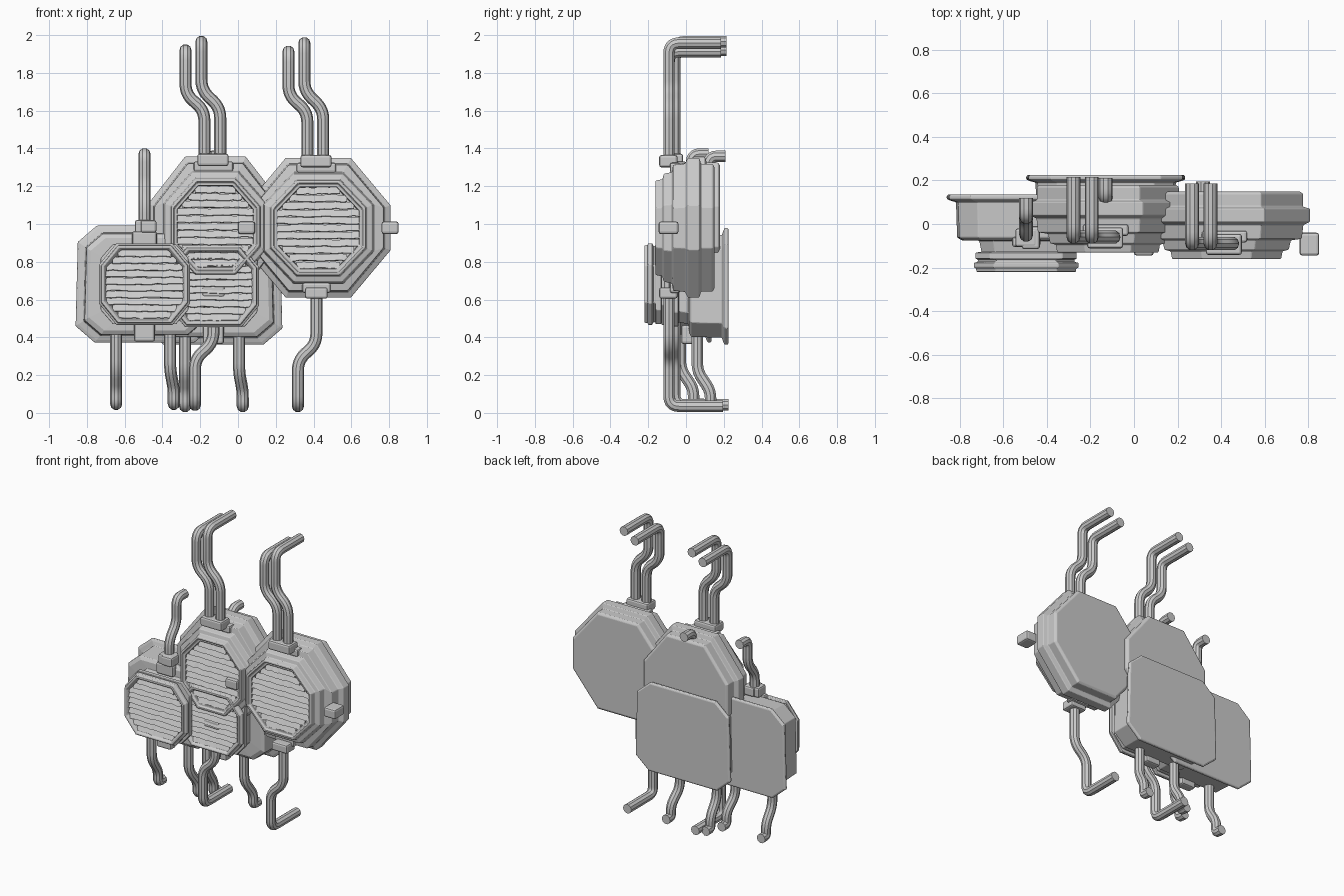
import bpy, bmesh, random
from mathutils import Vector

if "Cube" in bpy.data.objects:
    bpy.data.objects.remove(bpy.data.objects["Cube"])

random.seed(4)
R = 0.032  # pipe radius


def finish(bm, name, bevel=0.0):
    bmesh.ops.recalc_face_normals(bm, faces=bm.faces)
    me = bpy.data.meshes.new(name)
    bm.to_mesh(me)
    bm.free()
    ob = bpy.data.objects.new(name, me)
    bpy.context.collection.objects.link(ob)
    if bevel:
        m = ob.modifiers.new("bevel", "BEVEL")
        m.width, m.segments, m.limit_method = bevel, 2, "ANGLE"
    return ob


def octagon(w, h, fw, fh, taper=0.0):
    # eight corners; fw and fh are the flat fractions of each side
    pts = [(w, -h*fh), (w, h*fh), (w*fw, h), (-w*fw, h),
           (-w, h*fh), (-w, -h*fh), (-w*fw, -h), (w*fw, -h)]
    return [(x*(1 - taper*z/h), z) for x, z in pts]


def loft(name, rings, c, sx=1.0):
    # rings: (y, half width, half height, flat w, flat h, taper)
    bm = bmesh.new()
    loops = []
    for y, w, h, fw, fh, t in rings:
        loops.append([bm.verts.new((c[0] + x*sx, c[1] + y, c[2] + z))
                      for x, z in octagon(w, h, fw, fh, t)])
    for a, b in zip(loops, loops[1:]):
        for i in range(8):
            j = (i + 1) % 8
            bm.faces.new((a[i], a[j], b[j], b[i]))
    bm.faces.new(loops[0])
    bm.faces.new(loops[-1][::-1])
    return finish(bm, name, 0.004)


def grille(name, c, w, h, fw, fh, count):
    # wavy tilted slats clipped to the octagonal opening
    bm = bmesh.new()
    section = [(-.014, -.017), (-.004, -.020), (.014, .015), (.003, .018)]
    for k in range(count):
        z = -h + (k + 0.5)*2*h/count
        az = abs(z) + 0.008
        half = w if az < fh*h else w*(1 - (1 - fw)*(az - fh*h)/(h*(1 - fh)))
        half += 0.006
        prev, n = None, 12
        for i in range(n + 1):
            dz = random.uniform(-.0035, .0035)
            ring = [bm.verts.new((c[0] - half + 2*half*i/n, c[1] + py, c[2] + z + pz + dz))
                    for py, pz in section]
            if prev:
                for a in range(4):
                    b = (a + 1) % 4
                    bm.faces.new((prev[a], prev[b], ring[b], ring[a]))
            if i in (0, n):
                bm.faces.new(ring)
            prev = ring
    return finish(bm, name)


def box(name, c, lo, hi, bevel=0.012):
    bm = bmesh.new()
    bmesh.ops.create_cube(bm, size=1)
    for v in bm.verts:
        v.co = Vector([c[i] + (lo[i] + hi[i])/2 + v.co[i]*(hi[i] - lo[i]) for i in range(3)])
    return finish(bm, name, bevel)


def pipe(name, c, pts, fillet=0.055):
    pts = [Vector(p) + Vector(c) for p in pts]
    path = [pts[0]]
    for a, p, b in zip(pts, pts[1:], pts[2:]):
        u, v = a - p, b - p
        r = min(fillet, u.length*0.48, v.length*0.48)
        s, e = p + u.normalized()*r, p + v.normalized()*r
        for i in range(6):
            t = i/5
            path.append(s*(1 - t)**2 + p*2*t*(1 - t) + e*t*t)
    path.append(pts[-1])
    cu = bpy.data.curves.new(name, "CURVE")
    cu.dimensions = "3D"
    cu.bevel_depth, cu.bevel_resolution, cu.use_fill_caps = R, 3, True
    sp = cu.splines.new("POLY")
    sp.points.add(len(path) - 1)
    for q, p in zip(sp.points, path):
        q.co = (*p, 1)
    ob = bpy.data.objects.new(name, cu)
    bpy.context.collection.objects.link(ob)
    bpy.ops.object.select_all(action="DESELECT")
    ob.select_set(True)
    bpy.context.view_layer.objects.active = ob
    bpy.ops.object.convert(target="MESH")
    bpy.ops.object.shade_smooth_by_angle()


def round_unit(tag, c, sx):
    # octagonal housing: back, wide band, shoulder, neck, frame, recess
    prof = [(.15, .335), (.14, .35), (.08, .35), (.07, .383), (.01, .383), (-.005, .352),
            (-.068, .345), (-.075, .295), (-.118, .285), (-.125, .257), (-.16, .25),
            (-.162, .236), (-.148, .23), (-.148, .216), (-.09, .214)]
    rings = [(y, s, s*.965 if s > .3 else s, .45, .32 if s > .3 else .42, 0) for y, s in prof]
    loft(tag + "_housing", rings, c, sx)
    grille(tag + "_grille", (c[0], c[1] - .135, c[2]), .216*sx, .216, .45, .42, 11)
    # clamps on the top, bottom and sides
    box(tag + "_top_clamp", c, (-.095, -.142, .32), (.07, -.045, .385))
    box(tag + "_top_mount", c, (-.115, -.085, .29), (.095, -.03, .345))
    box(tag + "_bottom_clamp", c, (-.07, -.142, -.375), (.05, -.045, -.315))
    box(tag + "_bottom_mount", c, (-.085, -.085, -.345), (.065, -.03, -.29))
    for s, side in ((1, "right"), (-1, "left")):
        x = sorted((s*.335*sx, s*.425*sx))
        box(f"{tag}_{side}_clamp", c, (x[0], -.145, -.033), (x[1], -.04, .033))
    # two cranked pipes above, one below
    for i, (dx, dz) in enumerate(((0, 0), (.084, .045))):
        pipe(f"{tag}_top_pipe_{i}", c, [
            (-.058 + dx, -.09, .36), (-.058 + dx, -.09, .615 + dz*.3), (-.158 + dx, -.09, .70 + dz*.5),
            (-.158 + dx, -.09, .933 + dz), (-.158 + dx, .185, .933 + dz)])
    pipe(tag + "_bottom_pipe", c, [
        (-.01, -.09, -.34), (-.01, -.09, -.615), (-.108, -.09, -.70),
        (-.108, -.09, -.945), (-.108, .195, -.945)])


def square_unit(tag, c):
    # tapered housing with a back flange, neck and front frame
    big, fr = (.72, .72, .022), (.62, .48, 0)
    rings = [(.136, .35, .30, *big), (.13, .359, .309, *big), (.115, .359, .309, *big),
             (.108, .345, .296, *big), (.10, .317, .272, *big), (-.062, .312, .267, *big),
             (-.075, .29, .245, *big), (-.077, .215, .20, .7, .7, 0), (-.128, .205, .19, .7, .7, 0),
             (-.131, .232, .212, .72, .65, 0), (-.16, .232, .212, .72, .65, 0),
             (-.163, .222, .202, *fr), (-.174, .222, .202, *fr), (-.178, .24, .216, *fr),
             (-.20, .24, .216, *fr), (-.204, .23, .206, *fr), (-.22, .228, .204, *fr),
             (-.221, .215, .191, *fr), (-.205, .205, .182, *fr), (-.15, .19, .17, *fr),
             (-.10, .185, .165, *fr)]
    loft(tag + "_housing", rings, c)
    grille(tag + "_grille", (c[0], c[1] - .195, c[2]), .204, .182, .62, .48, 10)
    # clamps and small brackets
    box(tag + "_top_clamp", c, (-.05, -.105, .27), (.05, -.02, .34))
    box(tag + "_top_mount", c, (-.065, -.105, .20), (.065, -.06, .28))
    box(tag + "_bottom_clamp", c, (-.055, -.115, -.305), (.055, -.05, -.205))
    # pipe hooking over the top
    pipe(tag + "_top_pipe", c, [
        (0, -.05, .31), (0, -.05, .43), (0, .03, .52), (0, .03, .688), (0, .12, .688)])
    # two pipes hooking underneath
    for name, x0, x1 in (("left", -.15, -.15), ("right", .135, .155)):
        pipe(f"{tag}_{name}_bottom_pipe", c, [
            (x0, -.03, -.24), (x0, -.03, -.45), (x1, .04, -.555),
            (x1, .04, -.635), (x1, .095, -.635)], .045)


round_unit("right_round", (.425, 0, .98), 1.0)
round_unit("centre_round", (-.12, .03, .987), .93)
square_unit("left_square", (-.495, 0, .682))
square_unit("lower_square", (-.13, .09, .67))
